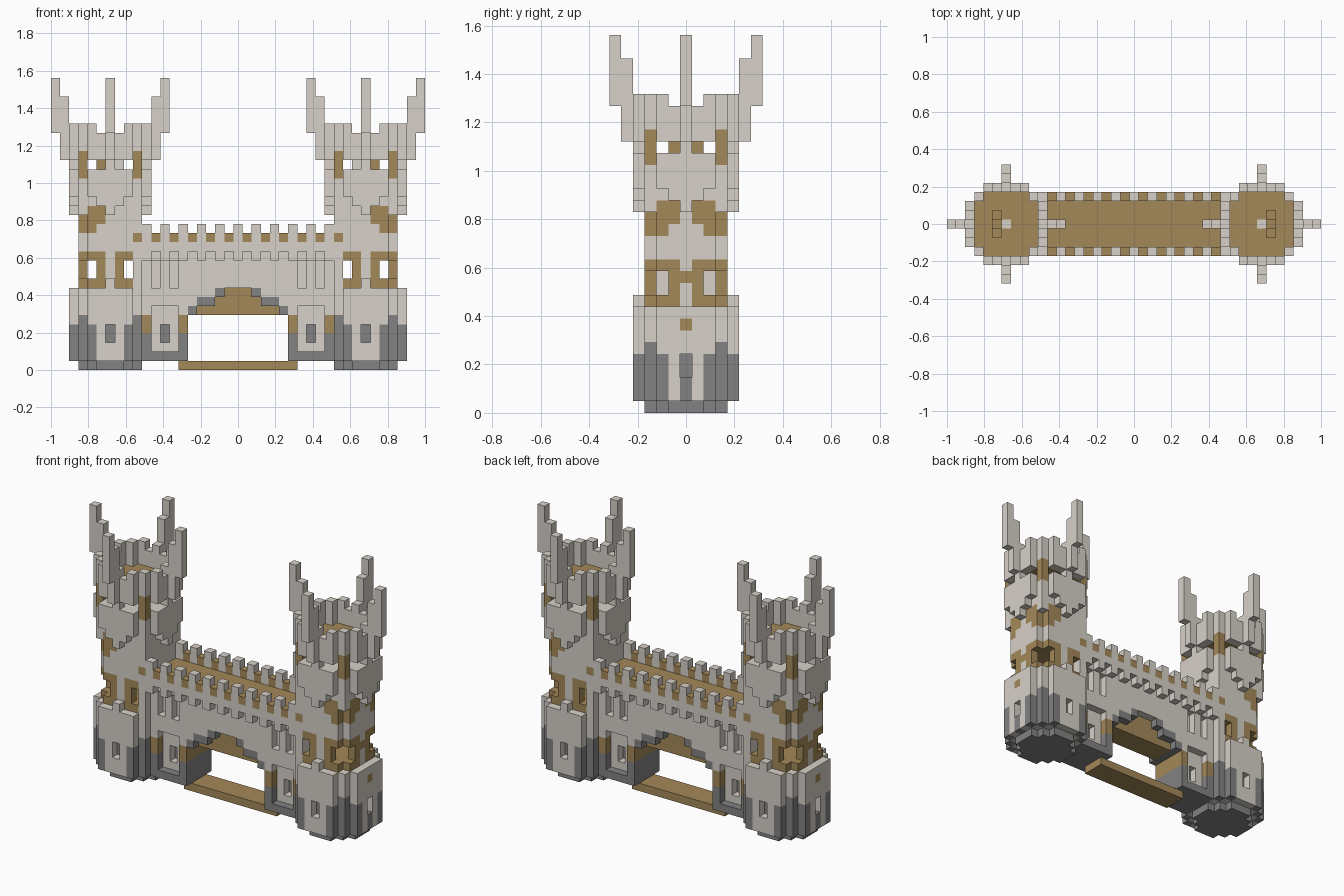
import bpy
import bmesh
from mathutils import Vector
from itertools import product

if "Cube" in bpy.data.objects:
    bpy.data.objects.remove(bpy.data.objects["Cube"], do_unlink=True)

U = 2 / 41          # block size
T = 14              # tower axis, in blocks
STONE, WOOD, DARK = 0, 1, 2


def material(name, rgb):
    m = bpy.data.materials.new(name)
    m.use_nodes = True
    m.diffuse_color = (*rgb, 1)
    m.node_tree.nodes["Principled BSDF"].inputs["Base Color"].default_value = (*rgb, 1)
    return m


MATS = [material("pale stone", (0.68, 0.635, 0.58)),
        material("brown wood", (0.37, 0.25, 0.1)),
        material("dark stone", (0.225, 0.225, 0.225))]

blocks = {}         # (x, y, z) -> (part, colour)


def fill(part, xs, ys, zs, colour):
    """Fill an inclusive block range, mirrored in x and y; None cuts blocks away."""
    rng = [range(a, b + 1) for a, b in (xs, ys, zs)]
    for x, y, z in product(*rng):
        for sx, sy in product((-1, 1), (-1, 1)):
            p = (x * sx, y * sy, z)
            if colour is None:
                blocks.pop(p, None)
            else:
                side = ("left_" if sx > 0 else "right_") if "tower" in part else ""
                blocks[p] = (side + part, colour)


def tower(part, ds, ys, zs, colour):
    """Fill relative to the tower axis; +d points away from the bridge."""
    fill(part, (T + ds[0], T + ds[1]), ys, zs, colour)


def four_sides(part, r, d, zs, colour):
    """Place a strip on all four tower sides at radius r and offset +-d."""
    for s in (-1, 1):
        tower(part, (s * r, s * r), (d, d), zs, colour)
        tower(part, (s * d, s * d), (r, r), zs, colour)


# Bridge: main wall, sunken deck and overhanging parapet
fill("bridge_wall", (0, 10), (0, 2), (1, 12), STONE)
fill("bridge_deck", (0, 10), (0, 2), (13, 13), WOOD)
fill("bridge_parapet", (0, 10), (3, 3), (13, 13), STONE)
fill("bridge_parapet", (0, 10), (3, 3), (14, 14), WOOD)
for x in range(0, 11, 2):
    fill("bridge_parapet", (x, x), (3, 3), (14, 15), STONE)
    fill("bridge_parapet", (x, x), (3, 3), (12, 12), STONE)

# Archway with a stepped dark rim and timber lining
fill("bridge_wall", (0, 5), (0, 2), (1, 5), None)
for z, edge, inner in ((6, 5, 4), (7, 4, 2), (8, 2, 1)):
    fill("bridge_wall", (inner + 1, edge), (0, 2), (z, z), DARK)
    fill("bridge_wall", (0, inner), (2, 2), (z, z), None)
    fill("arch_lining", (0, inner), (0, 1), (z, z), WOOD)
fill("bridge_threshold", (0, 6), (0, 1), (0, 0), WOOD)

# Slots in the bridge wall
for x in (7, 9):
    fill("bridge_wall", (x, x), (2, 2), (9, 11), None)

# Tower shaft on a stepped foot
tower("tower_shaft", (-3, 3), (0, 3), (1, 21), STONE)
tower("tower_base", (-2, 2), (0, 2), (0, 0), DARK)
for d in (0, 1):
    four_sides("tower_base", 3, d, (0, 0), DARK)
four_sides("tower_shaft", 3, 3, (1, 5), DARK)

# Buttresses around the foot, with a narrow dark niche per side
tower("tower_buttress", (4, 4), (0, 2), (1, 8), STONE)
tower("tower_buttress", (-2, 2), (4, 4), (1, 8), STONE)
tower("tower_buttress", (0, 0), (4, 4), (9, 9), STONE)
four_sides("tower_buttress", 4, 2, (1, 4), DARK)
four_sides("tower_buttress", 4, 0, (3, 4), None)
four_sides("tower_buttress", 3, 0, (3, 4), DARK)
tower("tower_buttress", (4, 4), (0, 0), (1, 2), DARK)
tower("tower_buttress", (4, 4), (0, 0), (7, 7), WOOD)

# Piers: dark feet, wooden bands, recessed panel with a window
fill("bridge_pier", (10, 10), (0, 2), (6, 6), STONE)
fill("bridge_pier", (6, 10), (0, 2), (1, 1), DARK)
for x in (6, 10):
    fill("bridge_pier", (x, x), (0, 2), (1, 3), DARK)
    fill("bridge_pier", (x, x), (0, 2), (4, 5), WOOD)
fill("bridge_pier", (7, 9), (2, 2), (2, 6), None)
fill("bridge_pier", (8, 8), (1, 1), (3, 4), None)
fill("bridge_pier", (8, 8), (0, 0), (3, 4), DARK)

# Lower lookout: hollow timber room with framed windows, outer corners open
tower("tower_room", (-2, 2), (0, 2), (9, 12), WOOD)
tower("tower_room", (-2, 2), (0, 2), (10, 11), None)
for d in (-2, -1, 1, 2):
    tower("tower_lookout", (d, d), (3, 3), (9, 12), WOOD)
for d in (-2, 2):
    tower("tower_lookout", (d, d), (3, 3), (10, 11), None)
tower("tower_lookout", (3, 3), (1, 2), (9, 12), WOOD)
tower("tower_lookout", (3, 3), (2, 2), (10, 11), None)
tower("tower_lookout", (3, 3), (0, 0), (11, 11), WOOD)
tower("tower_shaft", (3, 3), (3, 3), (9, 16), None)

# Wooden brackets beneath the collar and wooden gap beside the bridge
tower("tower_bracket", (3, 3), (2, 2), (15, 17), WOOD)
tower("tower_bracket", (3, 3), (1, 1), (16, 17), WOOD)
tower("tower_bracket", (2, 2), (3, 3), (15, 17), WOOD)
tower("tower_bracket", (1, 1), (3, 3), (16, 17), WOOD)
tower("tower_bracket", (-3, -3), (3, 3), (14, 14), WOOD)

# Collar stepping down to a point on each side
for d in range(3):
    four_sides("tower_collar", 4, d, (17 + d, 21), STONE)

# Upper lookout: open storey with posts and a winding stair through the roof
four_sides("tower_post", 3, 3, (21, 23), WOOD)
four_sides("tower_post", 4, 0, (22, 22), STONE)
tower("tower_roof", (-3, 3), (0, 3), (23, 23), WOOD)
tower("tower_roof", (1, 1), (0, 1), (23, 23), None)
tower("tower_stair", (1, 1), (1, 1), (22, 22), WOOD)
tower("tower_stair", (1, 1), (0, 0), (21, 21), WOOD)
tower("tower_stair", (-1, -1), (0, 0), (22, 22), STONE)
tower("tower_stair", (0, 0), (0, 0), (22, 23), STONE)

# Crown with merlons and four stepped spikes
for d, top in ((0, 26), (1, 25), (2, 26)):
    four_sides("tower_crown", 4, d, (23, top), STONE)
four_sides("tower_crown", 3, 3, (24, 26), STONE)
four_sides("tower_spike", 5, 0, (23, 29), STONE)
four_sides("tower_spike", 6, 0, (26, 31), STONE)

# Turn each part's blocks into a mesh of exposed faces
meshes = {}
for p, (part, colour) in blocks.items():
    if part not in meshes:
        meshes[part] = bmesh.new()
    bm = meshes[part]
    for axis, s in product(range(3), (-1, 1)):
        n = Vector((0, 0, 0))
        n[axis] = s
        if tuple(int(a + b) for a, b in zip(p, n)) in blocks:
            continue
        a, b = Vector((0, 0, 0)), Vector((0, 0, 0))
        a[(axis + 1) % 3] = 0.5
        b[(axis + 2) % 3] = 0.5 * s
        c = Vector(p) + Vector((0, 0, 0.5)) + n * 0.5
        quad = [bm.verts.new((c + v) * U) for v in (-a - b, a - b, a + b, b - a)]
        bm.faces.new(quad).material_index = colour

for part, bm in meshes.items():
    bmesh.ops.remove_doubles(bm, verts=bm.verts, dist=U / 100)
    bmesh.ops.dissolve_limit(bm, angle_limit=0.01, verts=bm.verts, edges=bm.edges,
                             delimit={'MATERIAL'})
    mesh = bpy.data.meshes.new(part)
    for m in MATS:
        mesh.materials.append(m)
    bm.to_mesh(mesh)
    bm.free()
    bpy.context.collection.objects.link(bpy.data.objects.new(part, mesh))
